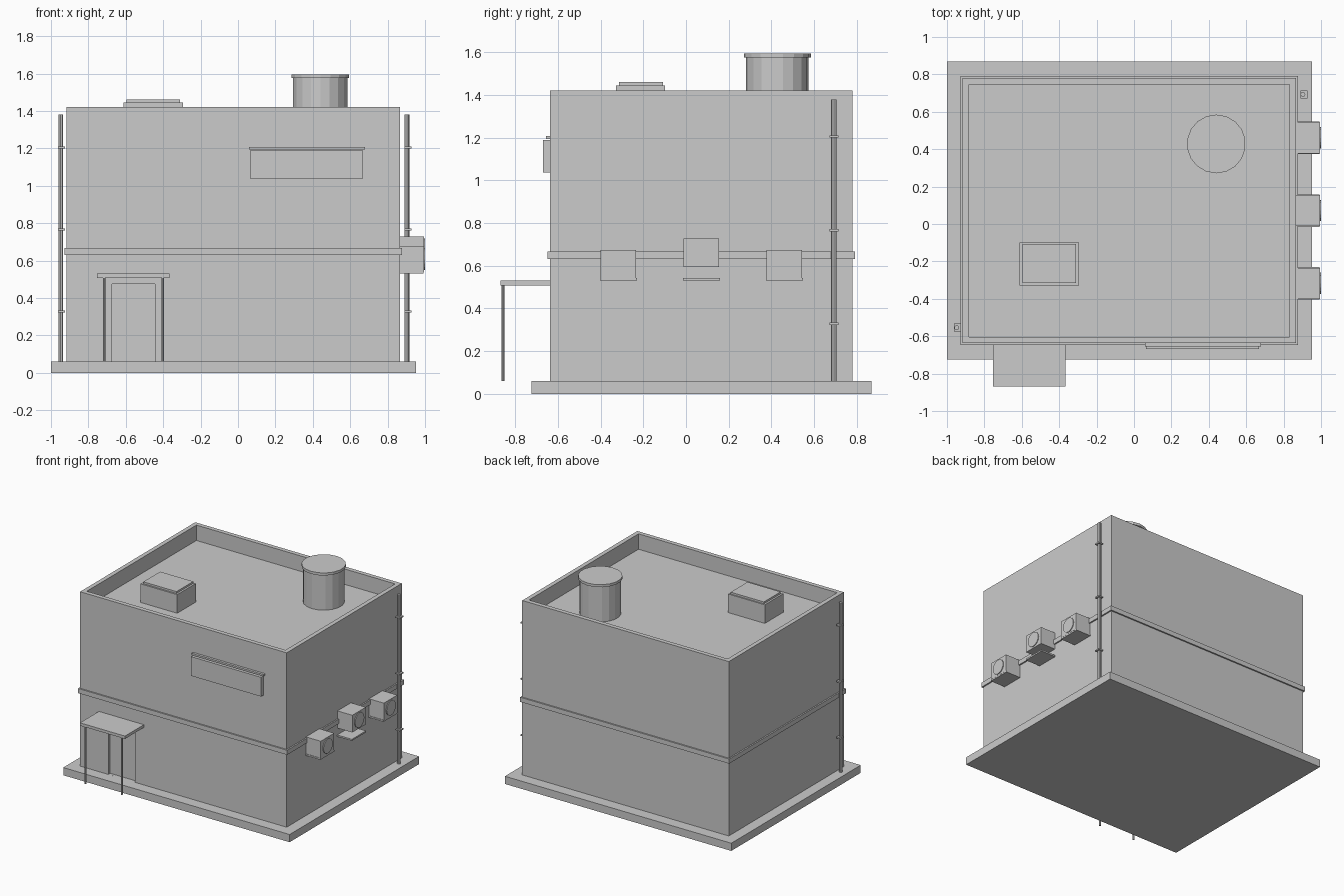
import bpy, bmesh
from mathutils import Matrix

if "Cube" in bpy.data.objects:
    bpy.data.objects.remove(bpy.data.objects["Cube"])


def finish(name, bm):
    mesh = bpy.data.meshes.new(name)
    bm.to_mesh(mesh)
    bm.free()
    obj = bpy.data.objects.new(name, mesh)
    bpy.context.collection.objects.link(obj)
    return obj


def box(name, x, y, z):
    """Box from (min, max) ranges on each axis."""
    bm = bmesh.new()
    bmesh.ops.create_cube(bm, size=1)
    for v in bm.verts:
        v.co = [r[0] if c < 0 else r[1] for c, r in zip(v.co, (x, y, z))]
    return finish(name, bm)


def cylinder(name, x, y, z, r, sides, axis='Z'):
    """Cylinder between z[0] and z[1]; axis X runs from x[0] to x[1] at height z."""
    bm = bmesh.new()
    if axis == 'Z':
        mat = Matrix.Translation((x, y, sum(z) / 2))
        depth = z[1] - z[0]
    else:
        mat = Matrix.Translation((sum(x) / 2, y, z)) @ Matrix.Rotation(1.5707963, 4, 'Y')
        depth = x[1] - x[0]
    bmesh.ops.create_cone(bm, cap_ends=True, segments=sides, radius1=r, radius2=r,
                          depth=depth, matrix=mat)
    return finish(name, bm)


def cut(obj, cutter):
    """Subtract the cutter and keep it hidden from the render."""
    mod = obj.modifiers.new("cut", 'BOOLEAN')
    mod.operation = 'DIFFERENCE'
    mod.solver = 'EXACT'
    mod.object = cutter
    cutter.hide_render = True
    cutter.hide_viewport = True


X0, X1, Y0, Y1 = -0.916, 0.866, -0.637, 0.781   # wall outline
ROOF, TOP = 1.30, 1.42

# Ground slab
box("base_slab", (-1, 0.953), (-0.725, 0.87), (0, 0.06))

# Walls with sunken roof and recessed door
walls = box("walls", (X0, X1), (Y0, Y1), (0.06, TOP))
t = 0.034
cut(walls, box("roof_cutter", (X0 + t, X1 - t), (Y0 + t, Y1 - t), (ROOF, TOP + 0.1)))
cut(walls, box("door_cutter", (-0.673, -0.443), (Y0 - 0.1, Y0 + 0.023), (0.0601, 0.475)))

# Belt course around the storey line
e = 0.011
box("belt_course", (X0 - e, X1 + e), (Y0 - e, Y1 + e), (0.631, 0.667))

# Entrance canopy and posts
box("canopy", (-0.754, -0.366), (-0.87, Y0), (0.508, 0.53))
for x in (-0.716, -0.402):
    cylinder("canopy_post", x, -0.857, (0.06, 0.51), 0.007, 8)

# Wall panel with thin ledge above
box("front_panel", (0.063, 0.668), (-0.669, Y0), (1.038, 1.188))
box("panel_ledge", (0.058, 0.68), (-0.656, Y0), (1.194, 1.208))

# Roof hatch
box("hatch_box", (-0.611, -0.295), (-0.328, -0.099), (ROOF, 1.445))
box("hatch_lid", (-0.596, -0.31), (-0.315, -0.108), (1.445, 1.46))

# Water tank
cylinder("tank_body", 0.44, 0.428, (ROOF, 1.578), 0.147, 18)
cylinder("tank_lid", 0.44, 0.428, (1.575, 1.595), 0.157, 18)

# Air conditioners on shelves
for y, z in ((-0.317, 0.54), (0.072, 0.594), (0.461, 0.54)):
    box("cooler_shelf", (X1, 0.993), (y - 0.087, y + 0.087), (0.53, 0.542))
    box("cooler_unit", (X1, 0.994), (y - 0.083, y + 0.083), (z, z + 0.134))
    cylinder("cooler_fan", (0.985, 1.0), y, z + 0.067, 0.057, 16, 'X')

# Drainpipes with clips
for x, y in ((0.903, 0.693), (-0.948, -0.554)):
    cylinder("drainpipe", x, y, (0.06, 1.38), 0.013, 8)
    for z in (0.328, 0.766, 1.205):
        box("pipe_clip", (x - 0.014, x + 0.024), (y - 0.021, y + 0.021), (z - 0.005, z + 0.005))
